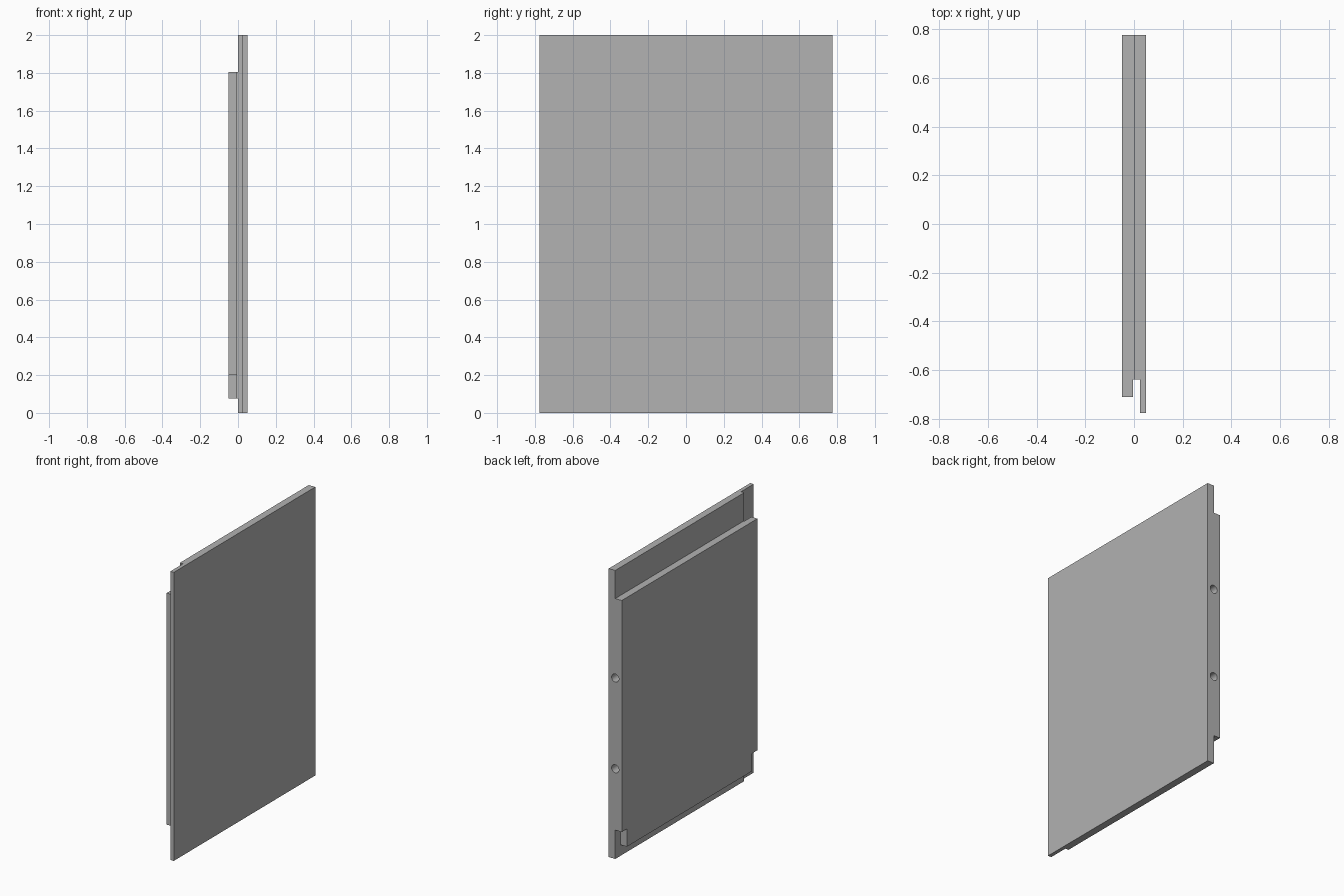
import bpy
import bmesh
from math import pi
from mathutils import Matrix, Vector

default = bpy.data.objects.get("Cube")
if default:
    bpy.data.objects.remove(default, do_unlink=True)

grey = bpy.data.materials.new("plain_grey")
grey.use_nodes = True
colour = (0.445, 0.445, 0.445, 1)
grey.diffuse_color = colour
grey.node_tree.nodes["Principled BSDF"].inputs["Base Color"].default_value = colour


def add_object(name, bm):
    mesh = bpy.data.meshes.new(name)
    bm.to_mesh(mesh)
    bm.free()
    mesh.materials.append(grey)
    obj = bpy.data.objects.new(name, mesh)
    bpy.context.collection.objects.link(obj)
    return obj


def box(name, x, y, z):
    """Box from (low, high) ranges on each axis."""
    low, high = (Vector(c) for c in zip(x, y, z))
    bm = bmesh.new()
    place = Matrix.Translation((low + high) / 2) @ Matrix.Diagonal((*(high - low), 1))
    bmesh.ops.create_cube(bm, size=1, matrix=place)
    return add_object(name, bm)


def peg(name, radius, depth, centre):
    """Cylinder along y."""
    bm = bmesh.new()
    place = Matrix.Translation(centre) @ Matrix.Rotation(pi / 2, 4, "X")
    bmesh.ops.create_cone(bm, cap_ends=True, segments=32, radius1=radius,
                          radius2=radius, depth=depth, matrix=place)
    return add_object(name, bm)


def cut(body, cutter):
    cutter.hide_render = True
    mod = body.modifiers.new("cut", "BOOLEAN")
    mod.operation = "DIFFERENCE"
    mod.solver = "EXACT"
    mod.object = cutter
    bpy.context.view_layer.objects.active = body
    bpy.ops.object.modifier_apply(modifier=mod.name)
    bpy.data.objects.remove(cutter, do_unlink=True)


# Full slab: tall facing skin on +x, thicker backing on -x
panel = box("door_panel", (-0.05, 0.05), (-0.775, 0.775), (0, 2))
behind = (-1, 0)

cutters = [
    # Backing stops short at the top, bottom and front edge
    box("top_step", behind, (-1, 1), (1.805, 3)),
    box("bottom_step", behind, (-1, 1), (-1, 0.077)),
    box("front_step", behind, (-1, -0.71), (-1, 3)),
    # Groove running the full height of the front edge
    box("edge_groove", (-0.004, 0.024), (-1, -0.637), (-1, 3)),
    # Notches at both ends of the lower lip
    box("back_notch", behind, (0.718, 1), (-1, 0.2)),
    box("front_notch", behind, (-1, -0.65), (-1, 0.2)),
]
# Two dowel holes in the back edge
cutters += [peg("dowel_hole", 0.028, 0.2, (0, 0.775, z)) for z in (0.625, 1.254)]

for cutter in cutters:
    cut(panel, cutter)

# Smooth hole walls, crisp panel edges
bpy.ops.object.select_all(action="DESELECT")
panel.select_set(True)
bpy.context.view_layer.objects.active = panel
bpy.ops.object.shade_smooth_by_angle(angle=pi / 6)
